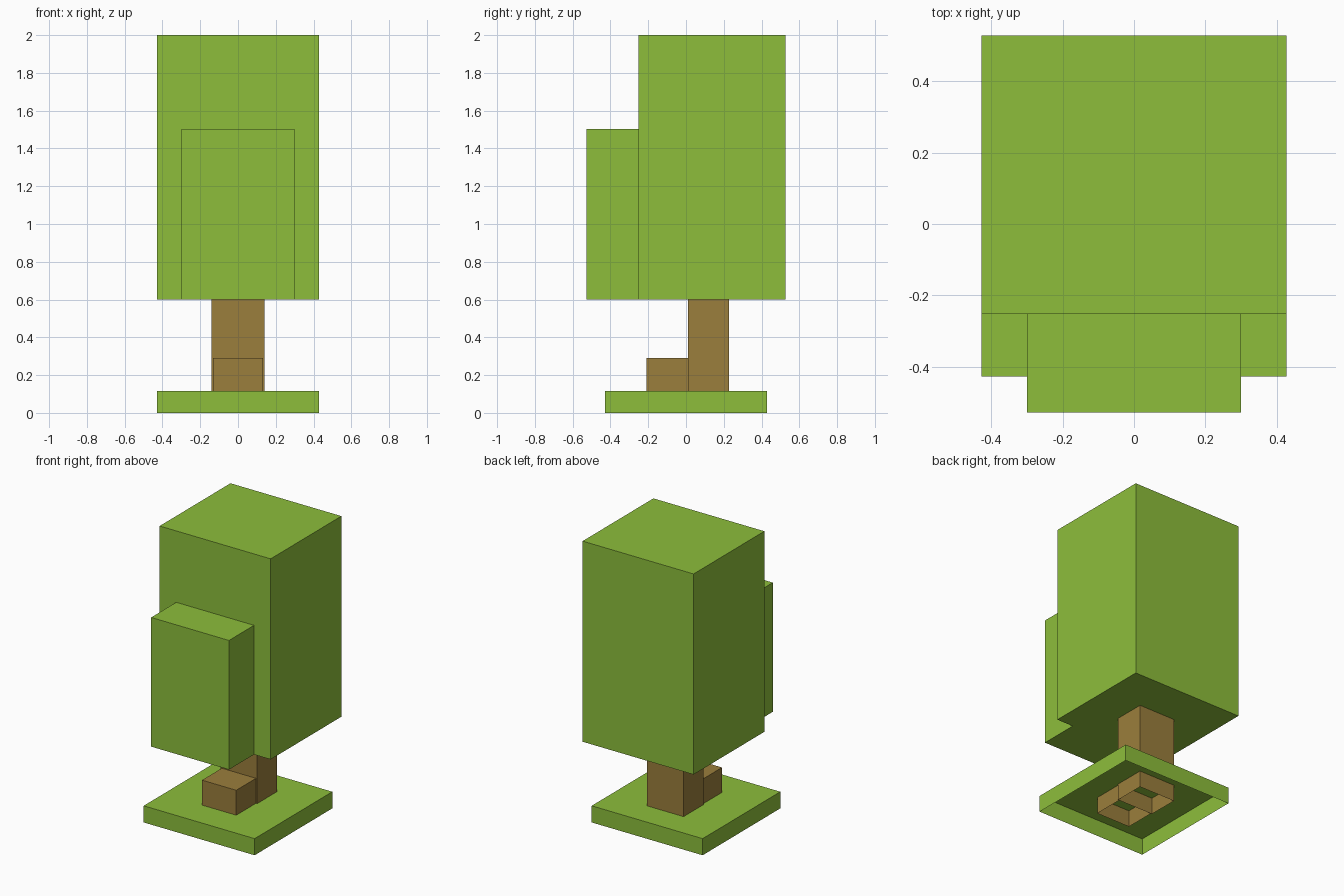
import bpy
import bmesh

if "Cube" in bpy.data.objects:
    bpy.data.objects.remove(bpy.data.objects["Cube"])


def material(name, rgb):
    m = bpy.data.materials.new(name)
    m.diffuse_color = (*rgb, 1.0)
    m.use_nodes = True
    m.node_tree.nodes["Principled BSDF"].inputs["Base Color"].default_value = m.diffuse_color
    return m


GREEN = material("leaf green", (0.266, 0.515, 0.044))
BROWN = material("bark brown", (0.328, 0.209, 0.045))


def box(name, x, y, z, mat, open_bottom=False):
    """Box centred on x = 0 with half width x, between the y and z limits."""
    bm = bmesh.new()
    bmesh.ops.create_cube(bm, size=1.0)
    for v in bm.verts:
        v.co = (x if v.co.x > 0 else -x, y[v.co.y > 0], z[v.co.z > 0])
    bm.normal_update()
    if open_bottom:
        bottom = [f for f in bm.faces if f.normal.z < -0.5]
        bmesh.ops.delete(bm, geom=bottom, context='FACES_ONLY')
    mesh = bpy.data.meshes.new(name)
    bm.to_mesh(mesh)
    bm.free()
    mesh.materials.append(mat)
    ob = bpy.data.objects.new(name, mesh)
    bpy.context.collection.objects.link(ob)
    return ob


# Grass base, trunk and root step are hollow shells, open underneath
box("grass_base", 0.428, (-0.428, 0.428), (0.0, 0.116), GREEN, True)
box("trunk", 0.141, (0.01, 0.228), (0.0, 0.602), BROWN, True)
box("root_step", 0.132, (-0.208, 0.01), (0.0, 0.29), BROWN, True)

# Foliage: tall main block with a lower block on the front
box("crown", 0.428, (-0.252, 0.528), (0.601, 2.0), GREEN)
box("front_foliage", 0.3, (-0.528, -0.252), (0.601, 1.502), GREEN)
